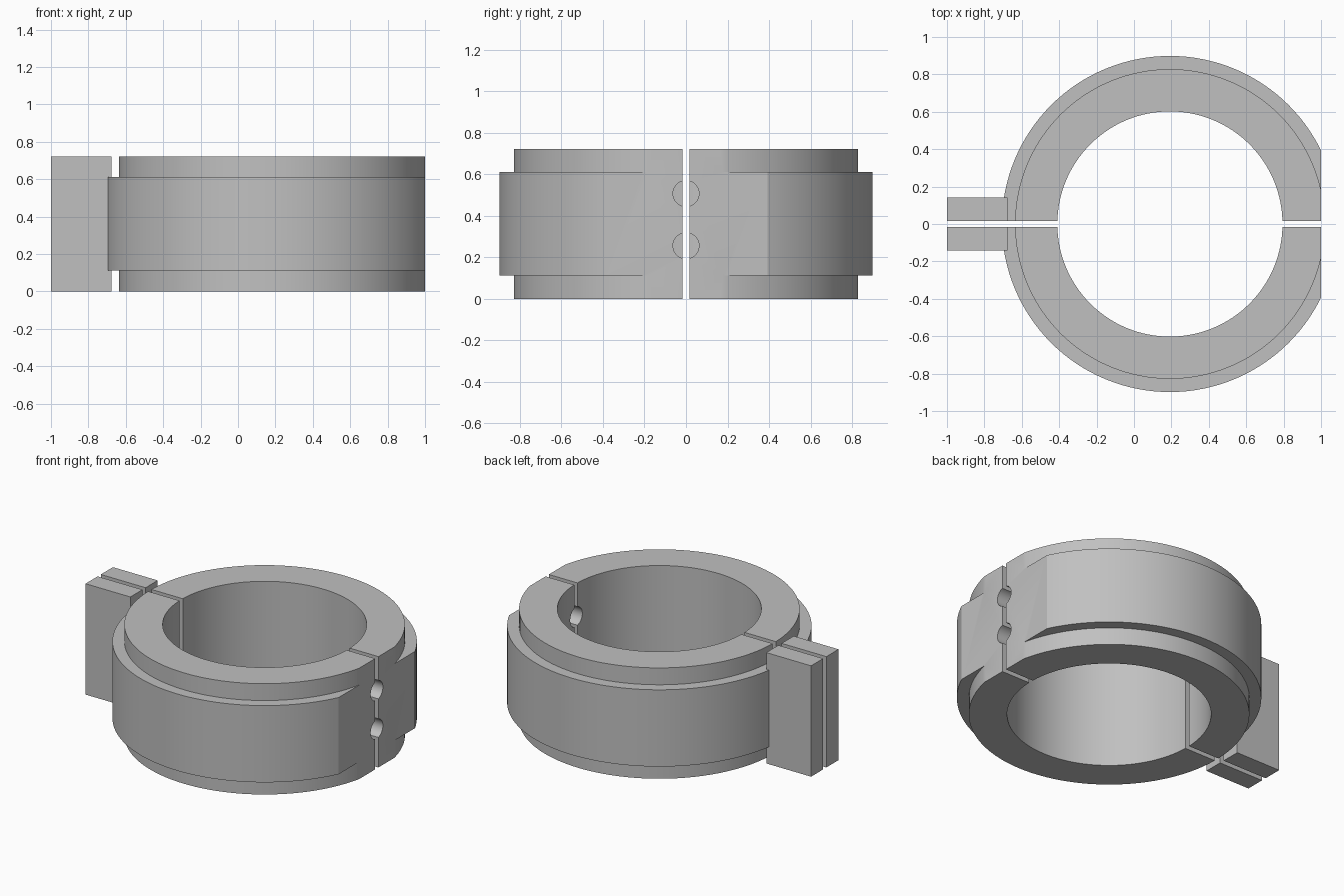
import bpy, bmesh, math
from mathutils import Matrix, Vector

if "Cube" in bpy.data.objects:
    bpy.data.objects.remove(bpy.data.objects["Cube"], do_unlink=True)

CX = 0.192                 # ring axis
GAP = 0.0165               # half the split between the halves
HEIGHT = 0.722
BORE, COLLAR, BAND = 0.602, 0.828, 0.8985
BAND_LOW, BAND_HIGH = 0.112, 0.612

steel = bpy.data.materials.new("plain grey")
steel.use_nodes = True
grey = (0.53, 0.53, 0.53, 1)
steel.diffuse_color = grey
steel.node_tree.nodes["Principled BSDF"].inputs["Base Color"].default_value = grey


def make_object(name, bm):
    bmesh.ops.recalc_face_normals(bm, faces=bm.faces[:])
    mesh = bpy.data.meshes.new(name)
    bm.to_mesh(mesh)
    bm.free()
    mesh.materials.append(steel)
    ob = bpy.data.objects.new(name, mesh)
    bpy.context.collection.objects.link(ob)
    return ob


def activate(ob):
    bpy.ops.object.select_all(action='DESELECT')
    ob.select_set(True)
    bpy.context.view_layer.objects.active = ob


def slice_off(bm, point, normal):
    """Remove everything beyond a plane and cap the cut."""
    geom = bm.verts[:] + bm.edges[:] + bm.faces[:]
    bmesh.ops.bisect_plane(bm, geom=geom, dist=1e-6, plane_co=point,
                           plane_no=normal, clear_outer=True)
    rim = [e for e in bm.edges if e.is_boundary]
    bmesh.ops.holes_fill(bm, edges=rim, sides=0)


def half_ring(name, side):
    # stepped profile turned around the ring axis
    profile = [(BORE, 0), (COLLAR, 0), (COLLAR, BAND_LOW), (BAND, BAND_LOW),
               (BAND, BAND_HIGH), (COLLAR, BAND_HIGH), (COLLAR, HEIGHT), (BORE, HEIGHT)]
    bm = bmesh.new()
    verts = [bm.verts.new((CX + r, 0, z)) for r, z in profile]
    edges = [bm.edges.new((verts[i - 1], verts[i])) for i in range(len(verts))]
    bmesh.ops.spin(bm, geom=verts + edges, cent=(CX, 0, 0), axis=(0, 0, 1),
                   angle=math.tau, steps=128, use_duplicate=False)
    bmesh.ops.remove_doubles(bm, verts=bm.verts[:], dist=1e-4)
    # split face, then the outer flat
    slice_off(bm, Vector((0, side * GAP, 0)), Vector((0, -side, 0)))
    slice_off(bm, Vector((1, 0, 0)), Vector((1, 0, 0)))
    return make_object(name, bm)


def clamp_tab(name, side):
    bm = bmesh.new()
    x0, x1, y1 = -1.0, -0.677, 0.141
    bmesh.ops.create_cube(bm, size=1)
    bmesh.ops.scale(bm, vec=(x1 - x0, y1 - GAP, HEIGHT), verts=bm.verts[:])
    bmesh.ops.translate(bm, vec=((x0 + x1) / 2, side * (y1 + GAP) / 2, HEIGHT / 2),
                        verts=bm.verts[:])
    return make_object(name, bm)


# two cross holes through the flat side
bm = bmesh.new()
for z in (0.256, 0.507):
    place = Matrix.Translation((0.9, 0, z)) @ Matrix.Rotation(math.pi / 2, 4, 'Y')
    bmesh.ops.create_cone(bm, cap_ends=True, segments=48, radius1=0.0627,
                          radius2=0.0627, depth=0.8, matrix=place)
cutter = make_object("hole_cutter", bm)
cutter.hide_render = True

for label, side in (("front", -1), ("back", 1)):
    ring = half_ring(label + "_half_ring", side)
    holes = ring.modifiers.new("holes", 'BOOLEAN')
    holes.operation = 'DIFFERENCE'
    holes.solver = 'EXACT'
    holes.object = cutter
    activate(ring)
    bpy.ops.object.modifier_apply(modifier=holes.name)
    bpy.ops.object.shade_smooth_by_angle(angle=math.radians(25))
    clamp_tab(label + "_clamp_tab", side)

bpy.data.objects.remove(cutter, do_unlink=True)
